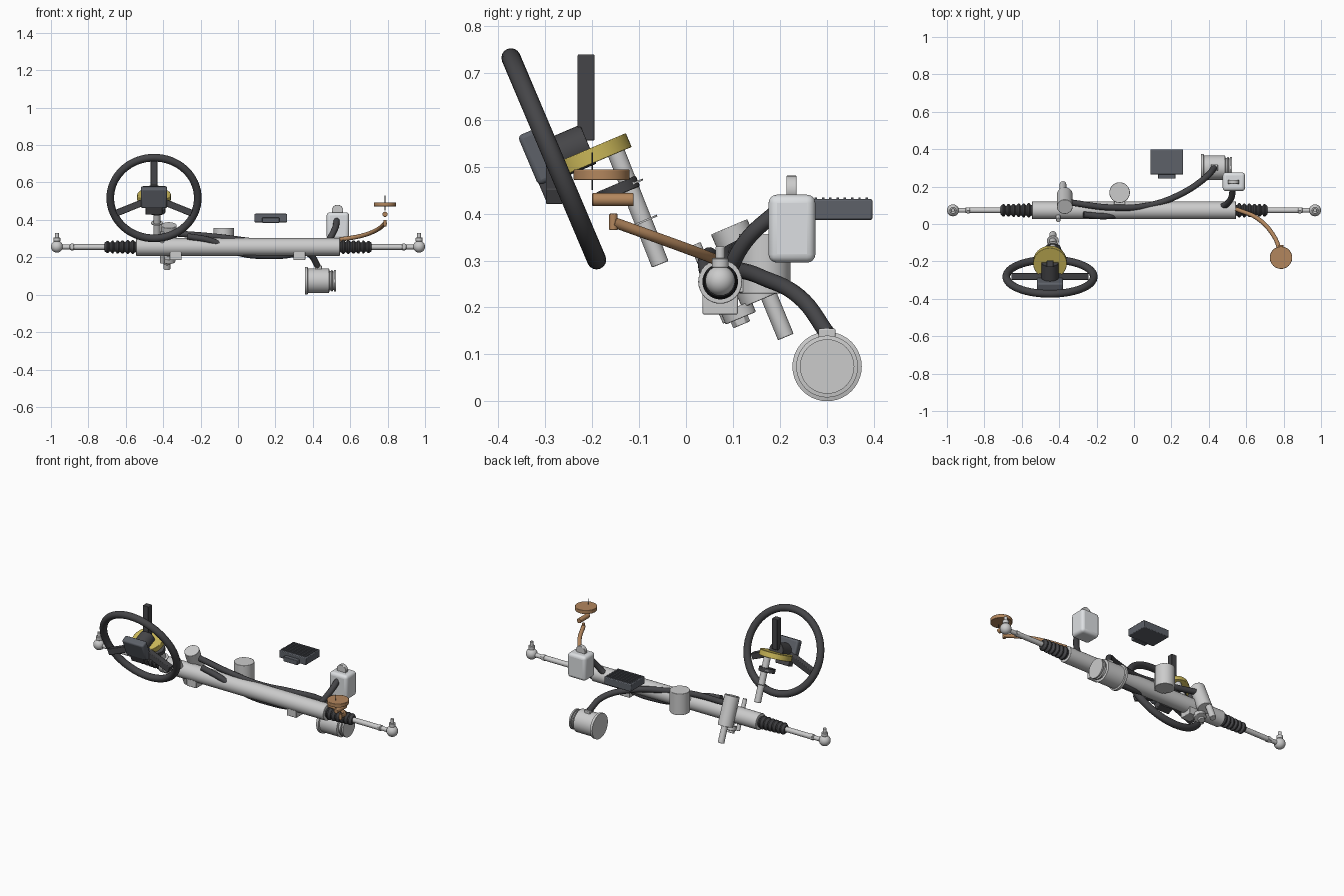
import bpy, math
from mathutils import Vector as V, Matrix

if "Cube" in bpy.data.objects:
    bpy.data.objects.remove(bpy.data.objects["Cube"])


def mat(name, c):
    m = bpy.data.materials.new(name)
    m.diffuse_color = (*c, 1)
    m.use_nodes = True
    m.node_tree.nodes["Principled BSDF"].inputs["Base Color"].default_value = m.diffuse_color
    return m


DARK = mat("rubber", (0.06, 0.06, 0.065))
SLATE = mat("slate", (0.11, 0.12, 0.14))
COPPER = mat("copper", (0.45, 0.24, 0.11))
YELLOW = mat("yellow", (0.6, 0.48, 0.1))
WHITE = mat("white_plastic", (0.72, 0.74, 0.76))
AXIS = V((0, 0.39, -0.92)).normalized()      # steering column, downwards
NORMAL = V((0, 0.92, 0.39)).normalized()     # steering wheel normal


def finish(name, m, bevel=0, seg=2):
    o = bpy.context.object
    o.name = name
    if m:
        o.data.materials.append(m)
    if bevel:
        b = o.modifiers.new("bevel", "BEVEL")
        b.width, b.segments = bevel, seg
        b.limit_method = 'ANGLE'
    bpy.ops.object.shade_smooth_by_angle()
    return o


def cyl(name, p, q, r, m=None, n=32, bevel=0.002):
    p, q = V(p), V(q)
    d = q - p
    bpy.ops.mesh.primitive_cylinder_add(vertices=n, radius=r, depth=d.length, location=(p + q) / 2,
                                        rotation=d.to_track_quat('Z', 'Y').to_euler())
    return finish(name, m, bevel)


def box(name, c, size, m=None, bevel=0.003, rot=(0, 0, 0), seg=2):
    bpy.ops.mesh.primitive_cube_add(size=1, location=c, rotation=rot)
    o = bpy.context.object
    o.scale = size
    bpy.ops.object.transform_apply(location=False, rotation=False, scale=True)
    return finish(name, m, bevel, seg)


def ball(name, c, r, m=None):
    bpy.ops.mesh.primitive_uv_sphere_add(segments=24, ring_count=14, radius=r, location=c)
    return finish(name, m)


def tube(name, pts, r, m):
    cu = bpy.data.curves.new(name, 'CURVE')
    cu.dimensions = '3D'
    cu.bevel_depth, cu.bevel_resolution, cu.resolution_u = r, 4, 10
    cu.use_fill_caps = True
    s = cu.splines.new('BEZIER')
    s.bezier_points.add(len(pts) - 1)
    for b, p in zip(s.bezier_points, pts):
        b.co = p
        b.handle_left_type = b.handle_right_type = 'AUTO'
    cu.materials.append(m)
    o = bpy.data.objects.new(name, cu)
    bpy.context.collection.objects.link(o)


def lathe_x(name, prof, y, z, m, n=32):
    vs = [(x, y + r * math.cos(i * math.tau / n), z + r * math.sin(i * math.tau / n))
          for x, r in prof for i in range(n)]
    fs = [(j * n + i, j * n + (i + 1) % n, (j + 1) * n + (i + 1) % n, (j + 1) * n + i)
          for j in range(len(prof) - 1) for i in range(n)]
    fs += [tuple(range(n)), tuple(range((len(prof) - 1) * n, len(prof) * n))]
    me = bpy.data.meshes.new(name)
    me.from_pydata(vs, [], fs)
    o = bpy.data.objects.new(name, me)
    bpy.context.collection.objects.link(o)
    bpy.ops.object.select_all(action='DESELECT')
    bpy.context.view_layer.objects.active = o
    o.select_set(True)
    bpy.ops.object.mode_set(mode='EDIT')
    bpy.ops.mesh.select_all(action='SELECT')
    bpy.ops.mesh.normals_make_consistent()
    bpy.ops.object.mode_set(mode='OBJECT')
    return finish(name, m)


# Rack housing with mounts
RY, RZ = 0.073, 0.255
cyl("rack_housing", (-0.545, RY, RZ), (0.545, RY, RZ), 0.047)
for x in (-0.333, 0.328):
    box("rack_mount", (x, RY, 0.211), (0.064, 0.075, 0.052))

# Bellows, tie rods and ball joints on both ends
for s, side in ((-1, "left"), (1, "right")):
    prof = [(s * 0.54, 0.034)]
    for i in range(6):
        x = 0.55 + i * 0.027
        r = 0.038 - i * 0.001
        prof += [(s * x, r - 0.011), (s * (x + 0.009), r), (s * (x + 0.016), r)]
    prof += [(s * 0.714, 0.022)]
    lathe_x(side + "_bellows", prof, RY, RZ, DARK)
    cyl(side + "_tie_rod", (s * 0.70, RY, RZ), (s * 0.90, RY, RZ), 0.015)
    cyl(side + "_lock_nut", (s * 0.878, RY, RZ), (s * 0.894, RY, RZ), 0.019, n=6)
    cyl(side + "_rod_end", (s * 0.89, RY, RZ), (s * 0.965, RY, RZ), 0.0125)
    ball(side + "_ball_joint", (s * 0.968, RY, 0.257), 0.032)
    cyl(side + "_ball_stud", (s * 0.968, RY, 0.27), (s * 0.968, RY, 0.33), 0.010)
    cyl(side + "_ball_collar", (s * 0.968, RY, 0.285), (s * 0.968, RY, 0.305), 0.018)

# Steering wheel rim, spokes and hub
WX = -0.449
W = V((WX, -0.282, 0.517))
bpy.ops.mesh.primitive_torus_add(major_radius=0.234, minor_radius=0.0205, major_segments=64, minor_segments=16,
                                 location=W, rotation=NORMAL.to_track_quat('Z', 'Y').to_euler())
finish("wheel_rim", DARK)
box("upper_spoke", (WX, -0.213, 0.648), (0.036, 0.036, 0.184), DARK)
for s in (-1, 1):
    box("lower_spoke", (WX + s * 0.12, -0.281, 0.469), (0.175, 0.036, 0.036), DARK, rot=(0, s * math.radians(22), 0))
lean = math.atan2(0.39, 0.92)
cyl("wheel_hub", W - NORMAL * 0.03, W + NORMAL * 0.08, 0.045, DARK)
box("airbag_cover", W - NORMAL * 0.035 + V((0, -0.002, 0.018)), (0.14, 0.045, 0.115), SLATE, 0.010, (lean, 0, 0), 3)
box("hub_trim", (WX, -0.292, 0.463), (0.09, 0.04, 0.06), DARK, rot=(lean, 0, 0))

# Clock spring and steering column
C = V((WX, -0.205, 0.522))
cyl("clock_spring", C - AXIS * 0.016, C + AXIS * 0.016, 0.090, YELLOW, 48)
x = WX + 0.015
top, low = V((x, -0.150, 0.533)), V((x, -0.055, 0.292))
cyl("column_tube", top, low, 0.019)
K = V((x, -0.145, 0.452))
cyl("column_collar", K - AXIS * 0.012, K + AXIS * 0.012, 0.046, DARK)
for t in (0.3, 0.62):
    k = top.lerp(low, t)
    cyl("column_flange", k - AXIS * 0.002, k + AXIS * 0.002, 0.032, bevel=0)

# Pinion housing, input shaft and lower shaft
P = V((-0.37, 0.092, 0.372))
cyl("pinion_housing", P, P + AXIS * 0.17, 0.042)
cyl("pinion_cap", (-0.37, 0.107, 0.201), (-0.37, 0.117, 0.177), 0.035)
cyl("pinion_plug", (-0.38, 0.111, 0.182), (-0.38, 0.119, 0.163), 0.020, n=6)
cyl("input_shaft", (-0.405, 0.020, 0.335), (-0.405, 0.090, 0.17), 0.012)
cyl("lower_shaft", (-0.38, 0.130, 0.338), (-0.38, 0.213, 0.137), 0.018)

# Assist motor
cyl("assist_motor", (-0.077, 0.168, 0.23), (-0.077, 0.168, 0.357), 0.055)
box("motor_neck", (-0.077, 0.11, 0.262), (0.06, 0.06, 0.06))

# Pump with pulley
PY, PZ = 0.301, 0.074
lathe_x("pump_body", [(0.357, 0.074), (0.372, 0.074), (0.374, 0.066), (0.487, 0.066), (0.489, 0.052),
                      (0.498, 0.052), (0.499, 0.058), (0.506, 0.058), (0.507, 0.05), (0.513, 0.05),
                      (0.514, 0.058), (0.523, 0.058)], PY, PZ, None, 40)
box("pump_port", (0.43, PY, 0.142), (0.036, 0.036, 0.026))

# Fluid reservoir with cap
box("reservoir", (0.534, 0.226, 0.368), (0.12, 0.10, 0.145), WHITE, 0.018, seg=4)
cyl("reservoir_cap", (0.532, 0.214, 0.451), (0.532, 0.236, 0.451), 0.030)

# Control unit with cooling fins
box("control_unit", (0.175, 0.331, 0.409), (0.176, 0.134, 0.044), SLATE, 0.004)
box("control_connector", (0.175, 0.257, 0.398), (0.092, 0.03, 0.028), SLATE)
for i in range(8):
    box("cooling_fin", (0.175, 0.277 + i * 0.0155, 0.432), (0.165, 0.005, 0.006), SLATE, 0)

# Hoses
tube("pressure_hose", [(0.43, 0.301, 0.145), (0.385, 0.25, 0.215), (0.25, 0.16, 0.265), (0.08, 0.1, 0.285),
                       (-0.12, 0.088, 0.310), (-0.34, 0.115, 0.328)], 0.017, DARK)
tube("return_hose", [(0.53, 0.20, 0.41), (0.515, 0.13, 0.345), (0.46, 0.09, 0.27), (0.31, 0.083, 0.22),
                     (0.16, 0.078, 0.207), (0, 0.065, 0.225), (-0.15, 0.042, 0.29), (-0.27, 0.05, 0.312)],
     0.017, DARK)

# Copper sensor line with disc and link
tube("copper_line", [(0.545, 0.08, 0.295), (0.66, 0.03, 0.315), (0.745, -0.06, 0.348), (0.786, -0.155, 0.382)],
     0.0115, COPPER)
cyl("line_end", (0.786, -0.155, 0.365), (0.786, -0.155, 0.40), 0.009, COPPER)
cyl("sensor_link", (0.786, -0.20, 0.43), (0.786, -0.112, 0.43), 0.014, COPPER)
cyl("sensor_disc", (0.786, -0.18, 0.472), (0.786, -0.18, 0.494), 0.060, COPPER, 40)
cyl("sensor_pin", (0.786, -0.20, 0.45), (0.786, -0.20, 0.53), 0.0015, DARK, 8, 0)
